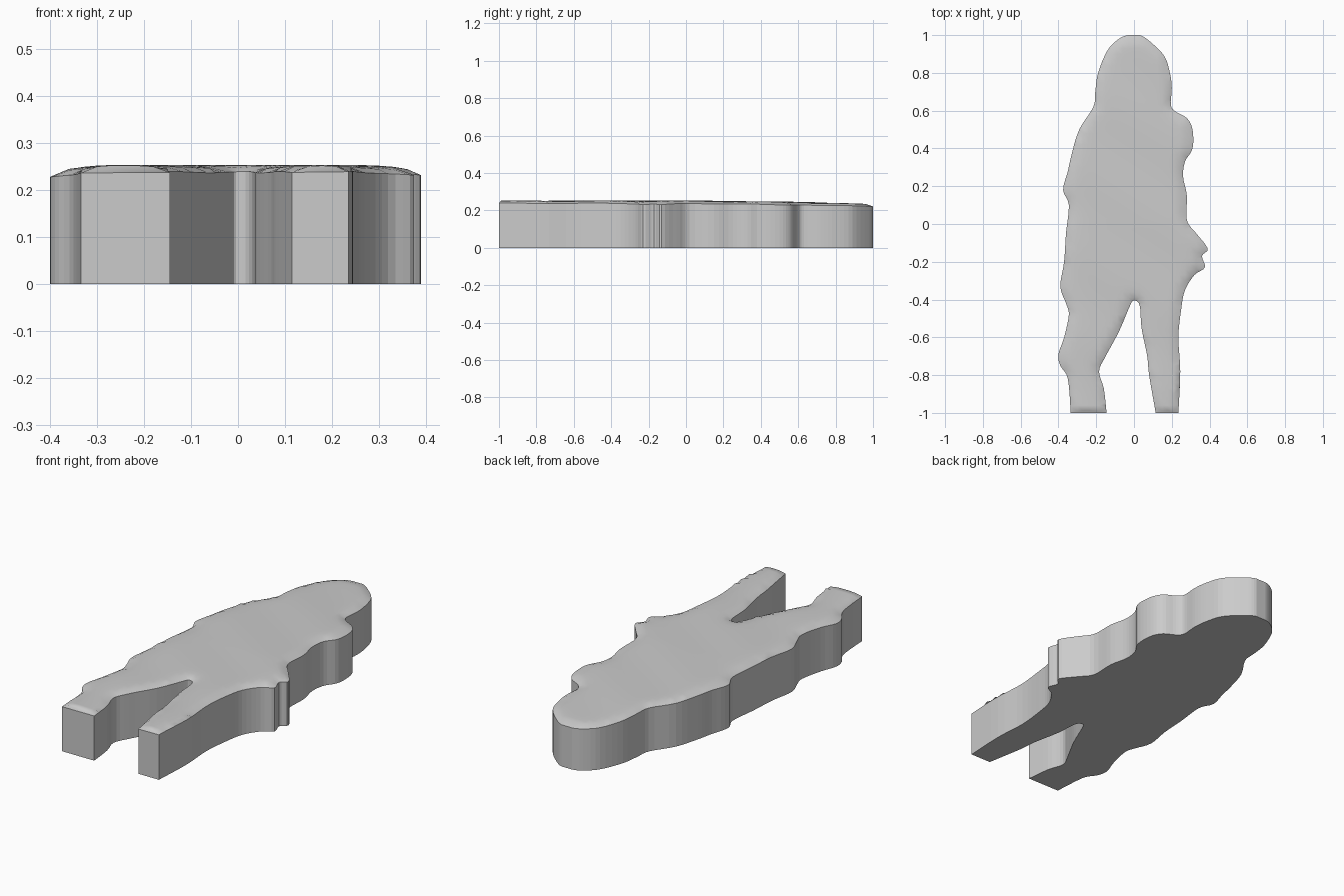
import bpy
import bmesh
import math
from mathutils import Vector
from mathutils.geometry import delaunay_2d_cdt

default_cube = bpy.data.objects.get("Cube")
if default_cube:
    bpy.data.objects.remove(default_cube, do_unlink=True)

# Silhouette control points, grouped by body part
right_leg = [(-.335, -1), (-.35, -.82), (-.39, -.75), (-.4, -.69), (-.37, -.6), (-.345, -.48)]
right_side = [(-.36, -.42), (-.39, -.33), (-.37, -.2), (-.36, -.05), (-.345, .1), (-.375, .18),
              (-.35, .28), (-.33, .37), (-.29, .5), (-.215, .62)]
head = [(-.205, .7), (-.19, .8), (-.14, .92), (-.08, .98), (-.03, 1), (.03, 1), (.08, .97),
        (.16, .89), (.19, .8), (.2, .72), (.195, .63)]
left_arm = [(.22, .595), (.28, .56), (.31, .5), (.31, .4), (.27, .33), (.26, .25), (.28, .15)]
left_hip = [(.28, .02), (.33, -.05), (.39, -.13), (.36, -.17), (.375, -.23), (.32, -.27), (.27, -.35)]
left_leg = [(.25, -.45), (.235, -.6), (.245, -.78), (.235, -1)]
inner_legs = [(.115, -1), (.08, -.8), (.07, -.7), (.04, -.55), (.03, -.43), (0, -.405),
              (-.02, -.43), (-.08, -.57), (-.15, -.7), (-.185, -.78), (-.16, -.87), (-.145, -1)]


def smooth_path(points, steps=4):
    """Pass a rounded curve through the points, keeping the end corners."""
    pts = [Vector(p) for p in points]
    pts = [pts[0]] + pts + [pts[-1]]
    path = []
    for a, b, c, d in zip(pts, pts[1:], pts[2:], pts[3:]):
        for i in range(steps):
            t = i / steps
            path.append(b + t * (c - a) / 2
                        + t * t * (2 * a - 5 * b + 4 * c - d) / 2
                        + t ** 3 * (3 * b - a - 3 * c + d) / 2)
    path.append(pts[-1])
    for p in path:
        p.y = max(-1, min(1, p.y))
    return path


def rim_distance(point, outline):
    """Distance to the rounded rim; the cut ends of the legs stay square."""
    return min((point - q).length for q in outline)


def relief_height(point, distance):
    """Gently domed body with shallow cloth folds and a softened rim."""
    height = 0.252 - 0.012 * max(0, point.y)
    height -= 0.025 * max(0, point.y - 0.5) ** 2
    height -= 0.35 * max(0, abs(point.x) - 0.24) ** 2
    height += 0.0015 * math.sin(14 * point.y + 9 * point.x)
    return height - 0.014 * math.exp(-distance / 0.018)


def make_material(name, colour):
    material = bpy.data.materials.new(name)
    material.use_nodes = True
    material.diffuse_color = colour
    for node in material.node_tree.nodes:
        if node.type == 'BSDF_PRINCIPLED':
            node.inputs["Base Color"].default_value = colour
    return material


# Whole outline, plus interior points for the relief
outer = right_leg + right_side + head + left_arm + left_hip + left_leg
outline = smooth_path(outer) + smooth_path(inner_legs)
count = len(outline)
spacing = 0.03
inside = []
for col in range(-14, 15):
    for row in range(-33, 34):
        p = Vector((col * spacing, row * spacing))
        if rim_distance(p, outline) > spacing / 2:
            inside.append(p)
rim_edges = [(i, (i + 1) % count) for i in range(count)]
verts, _, faces, *_ = delaunay_2d_cdt(outline + inside, rim_edges, [], 1, 1e-5)

# Relief surface on top
bm = bmesh.new()
used = {}
for face in faces:
    for i in face:
        if i not in used:
            p = verts[i]
            used[i] = bm.verts.new((p.x, p.y, relief_height(p, rim_distance(p, outline))))
    bm.faces.new([used[i] for i in face]).smooth = True

# Straight walls down to a flat base
rim = [e for e in bm.edges if e.is_boundary]
walls = bmesh.ops.extrude_edge_only(bm, edges=rim)["geom"]
for item in walls:
    if isinstance(item, bmesh.types.BMVert):
        item.co.z = 0
    elif isinstance(item, bmesh.types.BMFace):
        item.smooth = False
base_edges = [e for e in bm.edges if e.is_boundary]
bmesh.ops.contextual_create(bm, geom=base_edges)
bmesh.ops.recalc_face_normals(bm, faces=bm.faces)
for edge in bm.edges:
    edge.smooth = all(f.smooth for f in edge.link_faces)

mesh = bpy.data.meshes.new("figure_relief")
bm.to_mesh(mesh)
bm.free()
mesh.materials.append(make_material("light grey", (0.6, 0.6, 0.6, 1)))
figure = bpy.data.objects.new("figure_relief", mesh)
bpy.context.collection.objects.link(figure)
